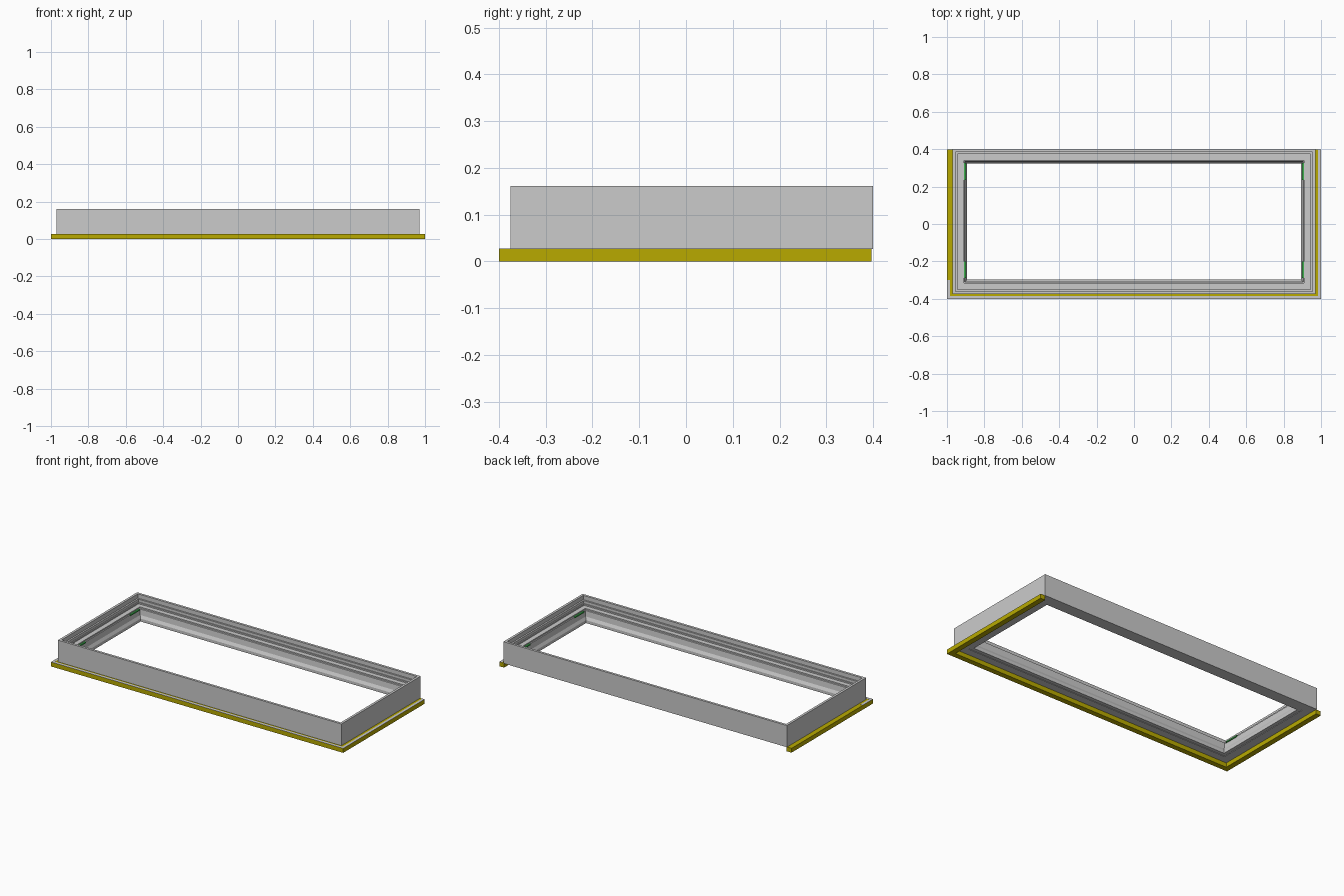
import bpy, bmesh

if "Cube" in bpy.data.objects:
    bpy.data.objects.remove(bpy.data.objects["Cube"])

def material(name, col):
    m = bpy.data.materials.new(name)
    m.diffuse_color = col
    m.use_nodes = True
    m.node_tree.nodes["Principled BSDF"].inputs["Base Color"].default_value = m.diffuse_color
    return m

yellow = material("yellow", (0.48, 0.40, 0.0, 1))
green = material("green", (0.05, 0.45, 0.08, 1))

def make_object(name, bm, mat=None):
    bmesh.ops.recalc_face_normals(bm, faces=bm.faces)
    me = bpy.data.meshes.new(name)
    bm.to_mesh(me)
    bm.free()
    ob = bpy.data.objects.new(name, me)
    bpy.context.collection.objects.link(ob)
    if mat:
        me.materials.append(mat)
    return ob

def sweep(name, profile, path, closed, mat=None):
    """Sweep an (inset, z) profile along mitred corners given as x, y, inward dx, dy."""
    bm = bmesh.new()
    rings = [[bm.verts.new((x + d * dx, y + d * dy, z)) for d, z in profile]
             for x, y, dx, dy in path]
    n = len(profile)
    for i in range(len(rings) if closed else len(rings) - 1):
        a, b = rings[i], rings[(i + 1) % len(rings)]
        for j in range(n):
            k = (j + 1) % n
            bm.faces.new((a[j], a[k], b[k], b[j]))
    if not closed:
        bm.faces.new(rings[0])
        bm.faces.new(rings[-1])
    return make_object(name, bm, mat)

def box(name, x0, x1, y0, y1, z0, z1, mat=None):
    bm = bmesh.new()
    bmesh.ops.create_cube(bm, size=1)
    for v in bm.verts:
        v.co = (x1 if v.co.x > 0 else x0, y1 if v.co.y > 0 else y0, z1 if v.co.z > 0 else z0)
    return make_object(name, bm, mat)

# Window frame: outer wall, stepped rebate and sloped inner lip
frame_path = [(-0.97, -0.375, 1, 1), (0.97, -0.375, -1, 1),
              (0.97, 0.40, -1, -1), (-0.97, 0.40, 1, -1)]
frame_profile = [(0, 0.027), (0, 0.161), (0.015, 0.161), (0.015, 0.135), (0.025, 0.135),
                 (0.025, 0.11), (0.06, 0.11), (0.06, 0.102), (0.065, 0.10), (0.068, 0.065),
                 (0.077, 0.048), (0.077, 0.03), (0.055, 0.03), (0.055, 0.027)]
sweep("window_frame", frame_profile, frame_path, True)

# Rebate bead: thin raised line in the ledge
sweep("rebate_bead", [(0.025, 0.11), (0.025, 0.118), (0.031, 0.118), (0.031, 0.11)],
      frame_path, True)

# Yellow trim around the left, front and right
trim_path = [(-1, 0.397, 1, 0), (-1, -0.40, 1, 1), (1, -0.40, -1, 1), (1, 0.397, -1, 0)]
sweep("yellow_trim", [(0, 0), (0, 0.0265), (0.033, 0.0265), (0.033, 0)],
      trim_path, False, yellow)

# Grey cap strip on the trim's front and right edges
cap_path = [(-1, -0.30, 1, 0)] + trim_path[1:]
sweep("trim_cap", [(0, 0.0265), (0, 0.0275), (0.016, 0.0275), (0.016, 0.0265)],
      cap_path, False)

# Green gasket pieces at the ends of the short sides
for side, s in (("left", -1), ("right", 1)):
    for end, y0, y1 in (("front", -0.29, -0.20), ("back", 0.235, 0.325)):
        box(f"gasket_{side}_{end}", *sorted((s * 0.909, s * 0.899)), y0, y1, 0.096, 0.104, green)
